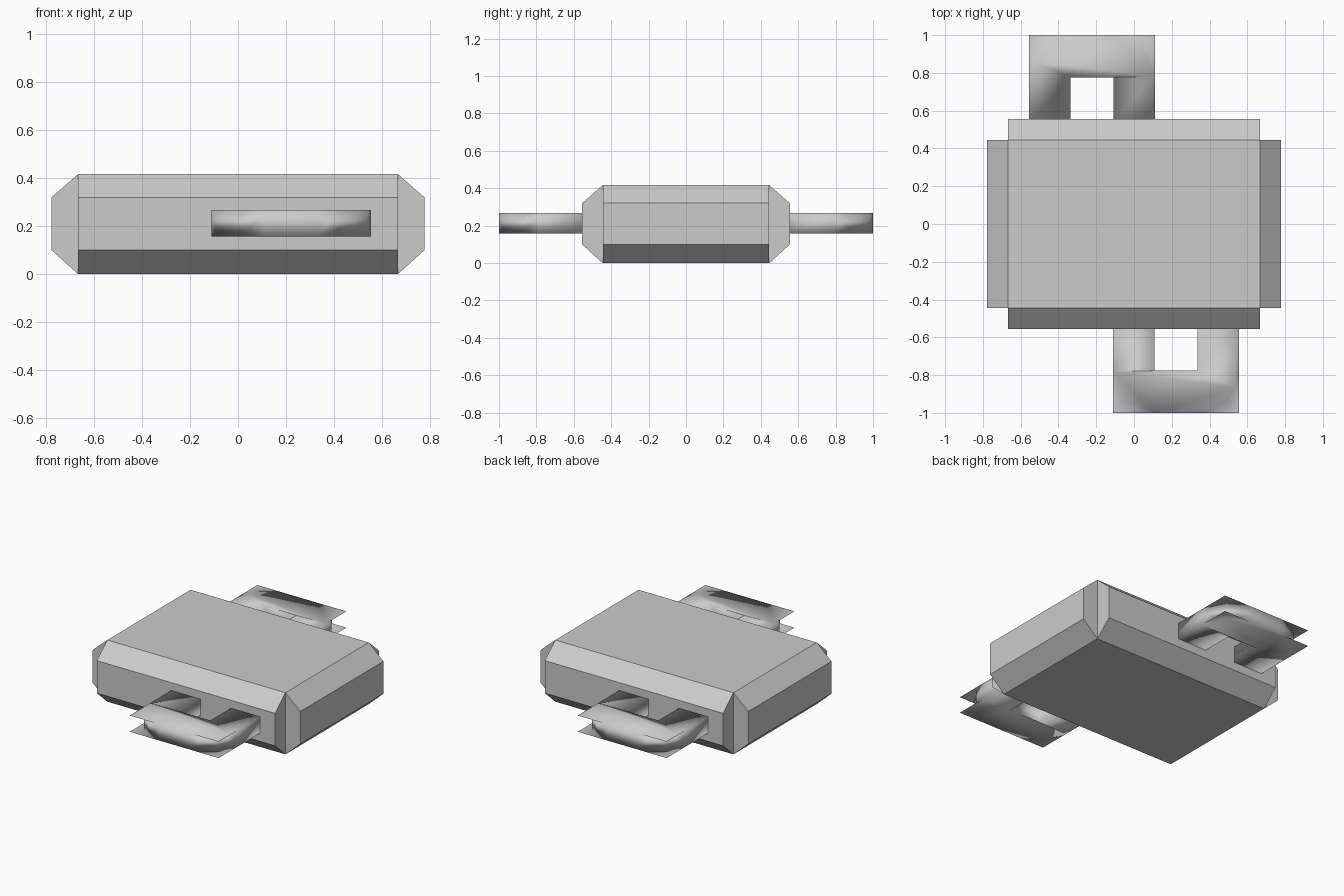
import bpy, bmesh
from math import sin, cos, pi
from mathutils import Vector

if "Cube" in bpy.data.objects:
    bpy.data.objects.remove(bpy.data.objects["Cube"])


def make_object(name, bm):
    mesh = bpy.data.meshes.new(name)
    bm.to_mesh(mesh)
    bm.free()
    obj = bpy.data.objects.new(name, mesh)
    bpy.context.collection.objects.link(obj)
    return obj


# Body: a block whose four sides are each pushed out into a tapered panel,
# leaving notched vertical corners
H = 0.417
bm = bmesh.new()
bmesh.ops.create_cube(bm, size=1)
for v in bm.verts:
    v.co = Vector((v.co.x * 1.334, v.co.y * 0.89, (v.co.z + 0.5) * H))
bm.normal_update()
sides = [f for f in bm.faces if abs(f.normal.z) < 0.5]
for f in bmesh.ops.extrude_discrete_faces(bm, faces=sides)["faces"]:
    push = f.normal.copy() * 0.111
    for v in f.verts:
        v.co += push
        v.co.z = 0.32 if v.co.z > H / 2 else 0.10
bmesh.ops.recalc_face_normals(bm, faces=bm.faces)
make_object("body", bm)


# Handle: flat U loop with a rounded outer wall and square corner plates
def make_handle(name, turn):
    cx, half, hole, r, steps = 0.222, 0.333, 0.114, 0.219, 4
    y_root, y_in, y_out = -0.54, -0.775, -1.0
    z_low, z_high = 0.157, 0.267

    def arc(side):
        # quarter circle from the leg's outer side to the front edge
        return [(cx + side * (half - r + r * cos(a)),
                 y_out + r - r * sin(a))
                for a in (i * pi / 2 / steps for i in range(steps + 1))]

    left, right = arc(-1), arc(1)
    outline = ([(cx - half, y_root)] + left + right[::-1]
               + [(cx + half, y_root), (cx + hole, y_root), (cx + hole, y_in),
                  (cx - hole, y_in), (cx - hole, y_root)])
    n = len(outline)
    bm = bmesh.new()
    low = [bm.verts.new((turn * x, turn * y, z_low)) for x, y in outline]
    high = [bm.verts.new((turn * x, turn * y, z_high)) for x, y in outline]
    bm.faces.new(high)
    bm.faces.new(low[::-1])
    for i in range(n):
        j = (i + 1) % n
        bm.faces.new((low[i], low[j], high[j], high[i]))
    # Thin plates filling the square corners above and below the round wall
    k = steps + 1
    for ring, z, flip in ((high, z_high, False), (low, z_low, True)):
        for start, side in ((1, -1), (1 + k, 1)):
            tip = bm.verts.new((turn * (cx + side * half), turn * y_out, z))
            for i in range(start, start + steps):
                tri = (tip, ring[i + 1], ring[i])
                bm.faces.new(tri[::-1] if flip else tri)
    for f in bm.faces:
        f.smooth = True
    return make_object(name, bm)


make_handle("front_handle", 1)
make_handle("back_handle", -1)
